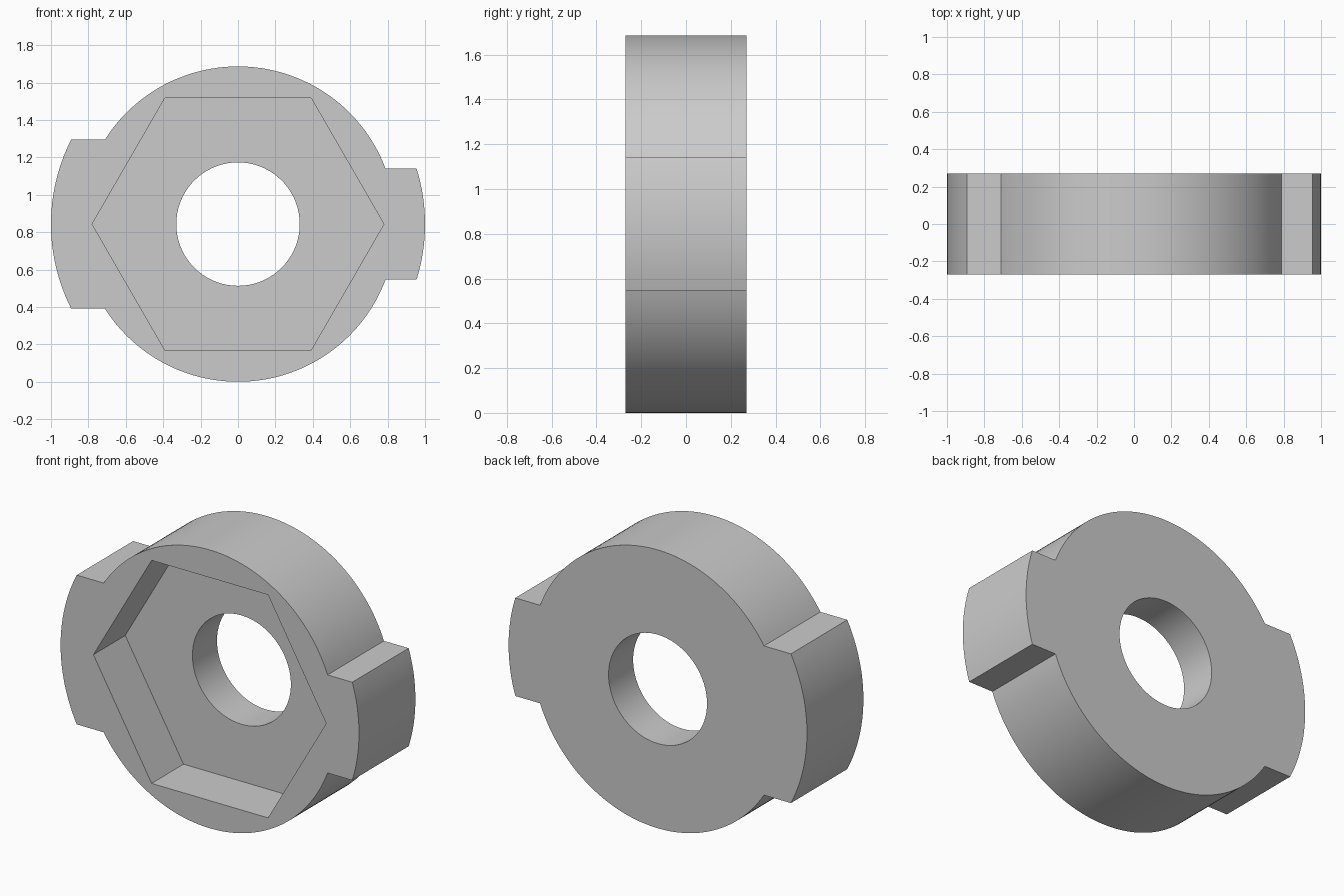
import bpy, bmesh
from math import sin, cos, pi, asin, radians

default_cube = bpy.data.objects.get("Cube")
if default_cube:
    bpy.data.objects.remove(default_cube, do_unlink=True)

BODY_R, TAB_R, HOLE_R, HEX_R = 0.843, 1.0, 0.33, 0.78
LEFT_TAB, RIGHT_TAB = 0.297, 0.452      # half heights of the side tabs
FRONT, FLOOR, BACK = -0.27, 0.035, 0.27  # depths along y
CENTRE_Z = BODY_R


def arc(radius, start, end, steps):
    return [(radius * cos(start + (end - start) * i / steps),
             radius * sin(start + (end - start) * i / steps))
            for i in range(steps + 1)]


def outline():
    """Round body with a narrow tab on +x and a wide tab on -x."""
    lt, lb = asin(LEFT_TAB / TAB_R), asin(LEFT_TAB / BODY_R)
    rt, rb = asin(RIGHT_TAB / TAB_R), asin(RIGHT_TAB / BODY_R)
    return (arc(TAB_R, -lt, lt, 16) + arc(BODY_R, lb, pi - rb, 56)
            + arc(TAB_R, pi - rt, pi + rt, 24)
            + arc(BODY_R, pi + rb, 2 * pi - lb, 56))


bm = bmesh.new()


def loop(points, y):
    verts = [bm.verts.new((x, y, z + CENTRE_Z)) for x, z in points]
    edges = [bm.edges.new((v, verts[i - 1])) for i, v in enumerate(verts)]
    return verts, edges


def wall(a, b):
    for i in range(len(a[0])):
        bm.faces.new((a[0][i - 1], a[0][i], b[0][i], b[0][i - 1]))


def cap(outer, inner):
    bmesh.ops.triangle_fill(bm, use_beauty=True, use_dissolve=False,
                            edges=outer[1] + inner[1], normal=(0, -1, 0))


# Boundary loops from the outer rim into the pocket and through the bore
hexagon = arc(HEX_R, 0, 2 * pi, 6)[:-1]
circle = arc(HOLE_R, 0, 2 * pi, 72)[:-1]
rim_front, rim_back = loop(outline(), FRONT), loop(outline(), BACK)
hex_front, hex_floor = loop(hexagon, FRONT), loop(hexagon, FLOOR)
bore_front, bore_back = loop(circle, FLOOR), loop(circle, BACK)

# Flat faces: front ring, pocket floor, back
cap(rim_front, hex_front)
cap(hex_floor, bore_front)
cap(rim_back, bore_back)

# Side walls: rim, hexagonal pocket, round bore
wall(rim_front, rim_back)
wall(hex_front, hex_floor)
wall(bore_front, bore_back)
bmesh.ops.recalc_face_normals(bm, faces=bm.faces[:])

mesh = bpy.data.meshes.new("tabbed_hex_washer")
bm.to_mesh(mesh)
bm.free()
washer = bpy.data.objects.new("tabbed_hex_washer", mesh)
bpy.context.collection.objects.link(washer)

# Plain grey material
grey = bpy.data.materials.new("plain_grey")
grey.use_nodes = True
colour = (0.6, 0.6, 0.6, 1)
grey.diffuse_color = colour
grey.node_tree.nodes["Principled BSDF"].inputs["Base Color"].default_value = colour
mesh.materials.append(grey)

# Smooth curved walls, sharp edges elsewhere
bpy.ops.object.select_all(action="DESELECT")
washer.select_set(True)
bpy.context.view_layer.objects.active = washer
bpy.ops.object.shade_smooth_by_angle(angle=radians(25))
